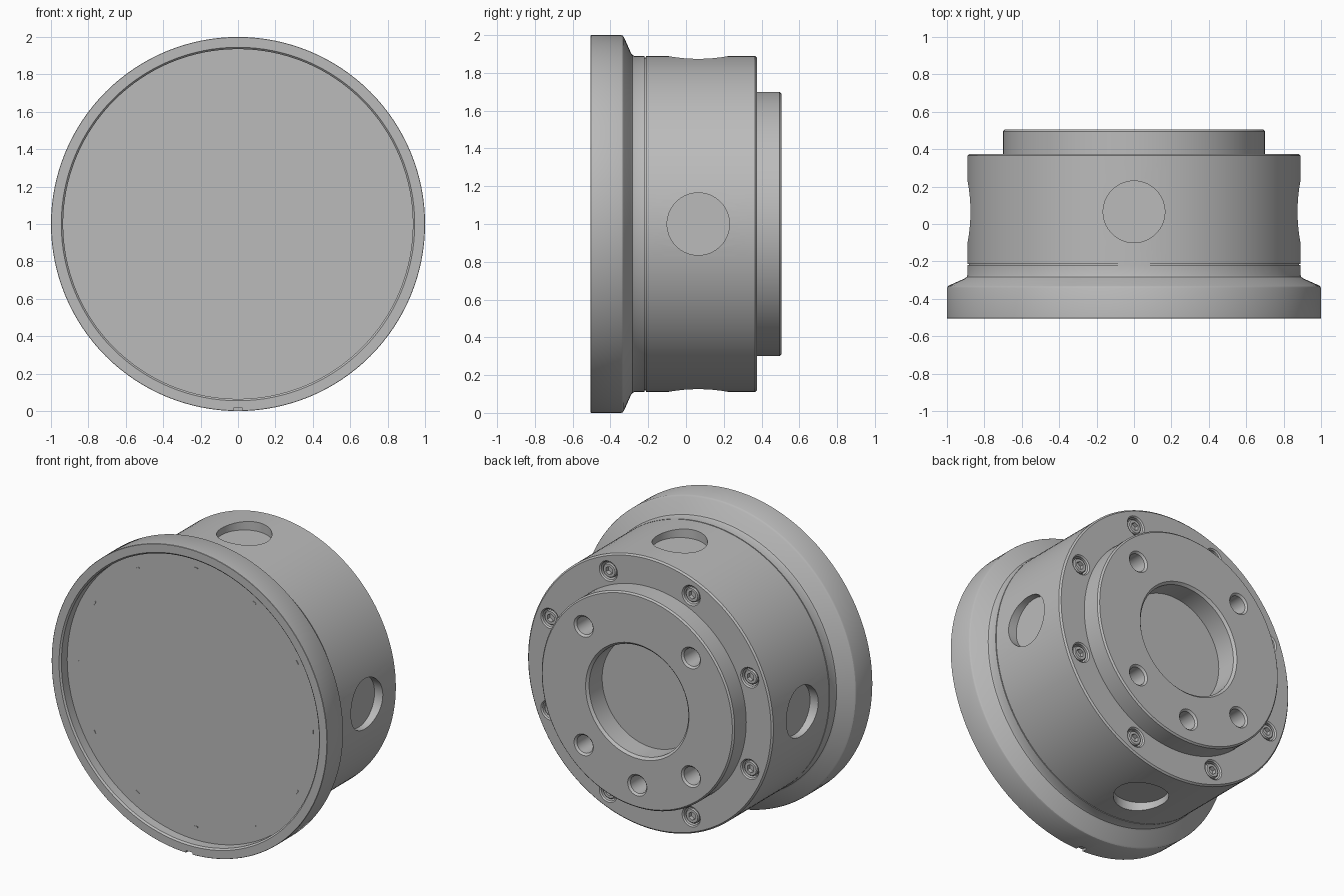
import bpy, bmesh, math
from mathutils import Matrix, Vector

cube = bpy.data.objects.get("Cube")
if cube:
    bpy.data.objects.remove(cube, do_unlink=True)

CENTRE = Matrix.Translation((0, 0, 1))
BACK = 0.505      # rear face of the boss
SHOULDER = 0.375  # rear face of the body

steel = bpy.data.materials.new("grey steel")
steel.use_nodes = True
colour = (0.5, 0.5, 0.5, 1)
steel.diffuse_color = colour
steel.node_tree.nodes["Principled BSDF"].inputs["Base Color"].default_value = colour


def lathe(bm, profile, segments, matrix):
    """Revolve (radius, y) points, which start and end on the axis, about y."""
    rings = []
    for r, y in profile:
        count = segments if r > 0 else 1
        rings.append([bm.verts.new(matrix @ Vector((
            r * math.sin(math.tau * i / segments), y,
            r * math.cos(math.tau * i / segments)))) for i in range(count)])
    for a, b in zip(rings, rings[1:]):
        if len(a) == 1:
            bm.faces.new(b)
        elif len(b) == 1:
            bm.faces.new(a)
        else:
            for i in range(segments):
                j = (i + 1) % segments
                bm.faces.new((a[i], a[j], b[j], b[i]))


def make_object(name, bm):
    bmesh.ops.recalc_face_normals(bm, faces=bm.faces)
    mesh = bpy.data.meshes.new(name)
    bm.to_mesh(mesh)
    bm.free()
    obj = bpy.data.objects.new(name, mesh)
    bpy.context.collection.objects.link(obj)
    mesh.materials.append(steel)
    return obj


def activate(obj):
    bpy.ops.object.select_all(action="DESELECT")
    obj.select_set(True)
    bpy.context.view_layer.objects.active = obj


def smooth(obj):
    activate(obj)
    bpy.ops.object.shade_smooth_by_angle(angle=math.radians(25))


def on_circle(radius, degrees, y=0):
    a = math.radians(degrees)
    return CENTRE @ Matrix.Translation((radius * math.sin(a), y, radius * math.cos(a)))


def bore(radius, chamfer, depth):
    """Profile of a chamfered blind hole, opening towards +y at y = 0."""
    wide = radius + chamfer
    return [(0, -depth), (radius, -depth), (radius, -chamfer),
            (wide, 0), (wide, 0.02), (0, 0.02)]


# Housing: recessed front flange, body with parting groove, rear boss and bore
housing_profile = [
    (0, -0.435), (0.935, -0.435), (0.935, -0.495), (0.945, -0.505),
    (0.998, -0.505), (1.0, -0.503), (1.0, -0.342), (0.997, -0.335), (0.99, -0.329),
    (0.905, -0.291), (0.894, -0.283), (0.89, -0.272),
    (0.89, -0.219), (0.882, -0.219), (0.882, -0.213), (0.89, -0.213),
    (0.89, SHOULDER - 0.01), (0.88, SHOULDER), (0.7, SHOULDER),
    (0.7, BACK - 0.01), (0.69, BACK), (0.375, BACK),
    (0.36, BACK - 0.015), (0.36, 0.355), (0, 0.355)]
bm = bmesh.new()
lathe(bm, housing_profile, 128, CENTRE)
housing = make_object("housing", bm)

# Cutters: side ports, boss holes, screw counterbores, rim notch
SCREW_ANGLES = [22.5 + 45 * i for i in range(8)]
bm = bmesh.new()
for turn in range(4):
    spin = Matrix.Rotation(turn * math.pi / 2, 4, "Y")
    outward = CENTRE @ spin @ Matrix.Translation((0, 0.065, 0)) @ Matrix.Rotation(math.pi / 2, 4, "X")
    lathe(bm, [(0, 0.83), (0.165, 0.83), (0.165, 0.95), (0, 0.95)], 64, outward)
for angle in (45, 135, 180, 225, 315):
    lathe(bm, bore(0.058, 0.012, 0.14), 32, on_circle(0.55, angle, BACK))
for angle in SCREW_ANGLES:
    lathe(bm, bore(0.058, 0.008, 0.05), 32, on_circle(0.785, angle, SHOULDER))
notch = Matrix.Translation((0, -0.505, 0)) @ Matrix.Diagonal((0.05, 0.08, 0.03, 1))
bmesh.ops.create_cube(bm, size=1, matrix=notch)
cutter = make_object("hole_cutter", bm)
cutter.hide_render = True

activate(housing)
cut = housing.modifiers.new("holes", "BOOLEAN")
cut.operation = "DIFFERENCE"
cut.solver = "EXACT"
cut.object = cutter
bpy.ops.object.modifier_apply(modifier=cut.name)
bpy.data.objects.remove(cutter, do_unlink=True)
smooth(housing)

# Rear screws: chamfered cap heads with a hexagonal socket
for n, angle in enumerate(SCREW_ANGLES, 1):
    place = on_circle(0.785, angle, SHOULDER - 0.05)
    bm = bmesh.new()
    lathe(bm, [(0, 0), (0.048, 0), (0.048, 0.035), (0.042, 0.042), (0, 0.042)], 32, place)
    top = max(bm.faces, key=lambda f: f.calc_center_median().y)
    rim = list(top.verts)
    bmesh.ops.delete(bm, geom=[top], context="FACES_ONLY")
    hexes = [[bm.verts.new(place @ Vector((0.027 * math.sin(math.tau * i / 6), y,
                                           0.027 * math.cos(math.tau * i / 6))))
              for i in range(6)] for y in (0.042, 0.015)]
    upper, lower = hexes
    bm.faces.new(lower)
    for i in range(6):
        j = (i + 1) % 6
        bm.faces.new((upper[i], upper[j], lower[j], lower[i]))
    # Fill between the round rim and the hexagon
    loops = [bm.edges.get((ring[i], ring[(i + 1) % len(ring)]))
             for ring in (rim, upper) for i in range(len(ring))]
    bmesh.ops.bridge_loops(bm, edges=loops)
    smooth(make_object(f"rear_screw_{n}", bm))

# Small marks around the front plate
bm = bmesh.new()
for i in range(12):
    a = i * math.tau / 12
    place = (CENTRE @ Matrix.Rotation(a, 4, "Y") @ Matrix.Translation((0, -0.436, 0.848))
             @ Matrix.Diagonal((0.026, 0.004, 0.008, 1)))
    bmesh.ops.create_cube(bm, size=1, matrix=place)
make_object("front_plate_marks", bm)
